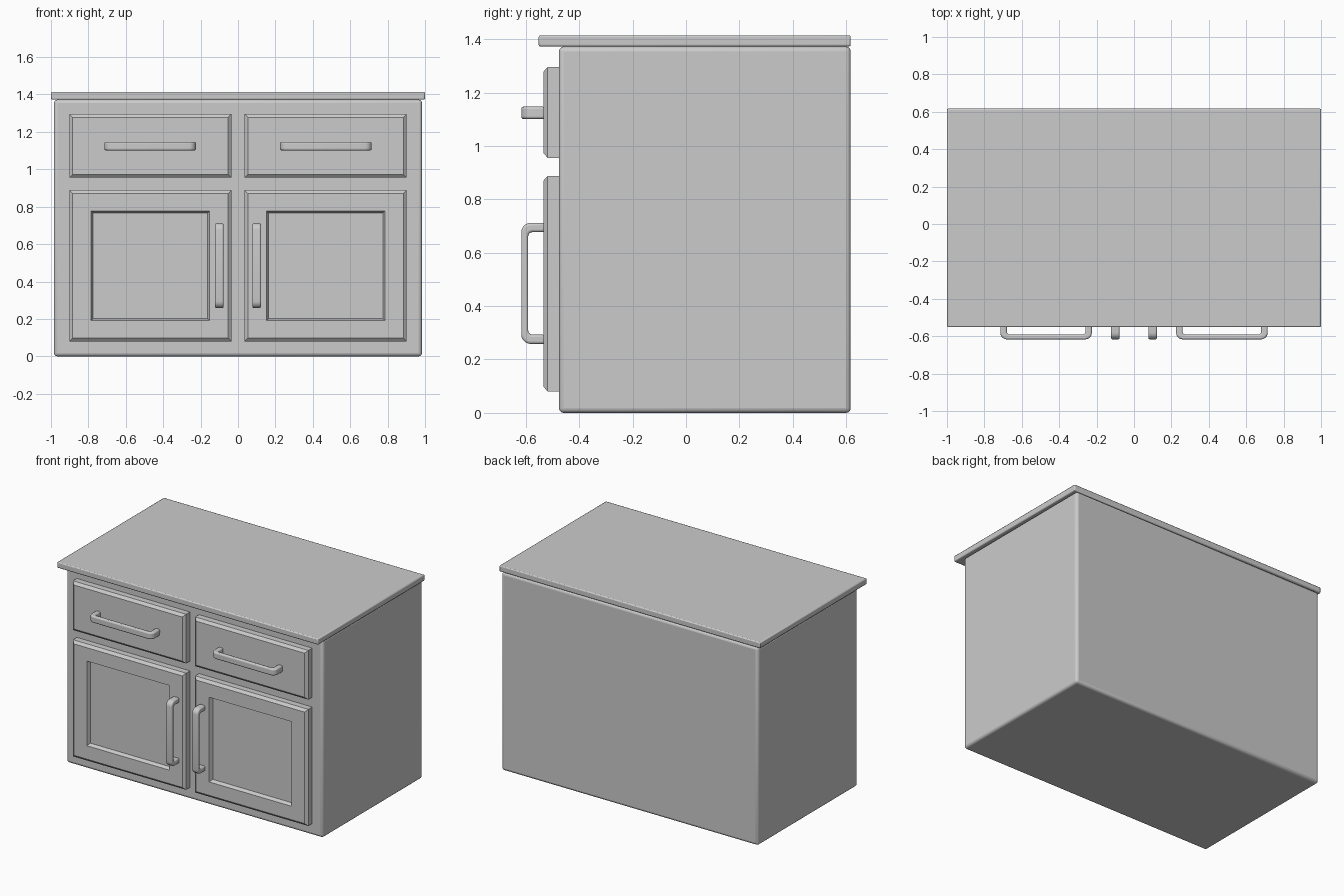
import bpy, bmesh, math
from mathutils import Vector

if "Cube" in bpy.data.objects:
    bpy.data.objects.remove(bpy.data.objects["Cube"])

FRONT, FACE, PULL = -0.476, -0.534, -0.617   # y of carcass front, panel faces, handle fronts


def finish(name, bm, bevel=0, segments=3, mirror=False):
    bmesh.ops.recalc_face_normals(bm, faces=bm.faces[:])
    mesh = bpy.data.meshes.new(name)
    bm.to_mesh(mesh)
    bm.free()
    ob = bpy.data.objects.new(name, mesh)
    bpy.context.collection.objects.link(ob)
    if bevel:
        mod = ob.modifiers.new("bevel", 'BEVEL')
        mod.width, mod.segments = bevel, segments
        mod.limit_method, mod.angle_limit = 'ANGLE', math.radians(40)
    if mirror:
        ob.modifiers.new("mirror", 'MIRROR')
    if bevel:
        bpy.ops.object.select_all(action='DESELECT')
        ob.select_set(True)
        bpy.context.view_layer.objects.active = ob
        bpy.ops.object.shade_smooth_by_angle(angle=math.radians(35))
    return ob


def box(name, lo, hi, bevel, segments):
    bm = bmesh.new()
    bmesh.ops.create_cube(bm, size=1)
    lo, hi = Vector(lo), Vector(hi)
    for v in bm.verts:
        v.co = (lo + hi) / 2 + v.co * (hi - lo)
    finish(name, bm, bevel, segments)


def panel(name, x0, x1, z0, z1, steps):
    """Nested rectangles (margin x, margin z, y) bridged from back to front."""
    bm = bmesh.new()
    loops = [[bm.verts.new(p) for p in ((x0 + mx, y, z0 + mz), (x1 - mx, y, z0 + mz),
                                        (x1 - mx, y, z1 - mz), (x0 + mx, y, z1 - mz))]
             for mx, mz, y in steps]
    for a, b in zip(loops, loops[1:]):
        for i in range(4):
            j = (i + 1) % 4
            bm.faces.new((a[i], a[j], b[j], b[i]))
    bm.faces.new(loops[0])
    bm.faces.new(loops[-1])
    finish(name, bm, mirror=True)


def arc(cu, cy, r, a0, a1, n=5):
    return [(cu + r * math.cos(math.radians(a0 + (a1 - a0) * i / n)),
             cy + r * math.sin(math.radians(a0 + (a1 - a0) * i / n))) for i in range(n + 1)]


def handle(name, u0, u1, w0, w1, vertical):
    """U-shaped pull: u runs along the bar, w across its width."""
    leg, bar, ro, ri, back = 0.035, 0.026, 0.036, 0.016, FACE + 0.006
    inner = PULL + bar
    left = [(u0, back)] + arc(u0 + ro, PULL + ro, ro, 180, 270)
    left_in = [(u0 + leg, back)] + arc(u0 + leg + ri, inner + ri, ri, 180, 270)
    flip = lambda pts: [(u0 + u1 - u, y) for u, y in pts]
    outer = left + flip(left)[::-1]
    inside = left_in + flip(left_in)[::-1]
    bm = bmesh.new()
    rings = []
    # square cross-section swept along the U, then rounded with a bevel
    for (ou, oy), (iu, iy) in zip(outer, inside):
        pts = [(ou, oy, w0), (ou, oy, w1), (iu, iy, w1), (iu, iy, w0)]
        rings.append([bm.verts.new((w, y, u) if vertical else (u, y, w)) for u, y, w in pts])
    for a, b in zip(rings, rings[1:]):
        for i in range(4):
            j = (i + 1) % 4
            bm.faces.new((a[i], a[j], b[j], b[i]))
    bm.faces.new(rings[0])
    bm.faces.new(rings[-1])
    finish(name, bm, 0.009, 3, mirror=True)


# carcass and worktop
box("cabinet_body", (-0.984, FRONT, 0), (0.984, 0.617, 1.372), 0.018, 3)
box("worktop", (-1, -0.552, 1.372), (1, 0.617, 1.414), 0.007, 2)

# chamfered drawer fronts and doors with recessed centres
edge = [(0, 0, FRONT + 0.01), (0, 0, FACE + 0.016), (0.018, 0.018, FACE)]
recess = [(0.117, 0.111, FACE), (0.128, 0.122, FACE + 0.025)]
panel("drawer_front", 0.035, 0.902, 0.955, 1.296, edge)
panel("door", 0.035, 0.902, 0.08, 0.888, edge + recess)

# pulls
handle("drawer_handle", 0.225, 0.715, 1.101, 1.147, False)
handle("door_handle", 0.258, 0.712, 0.077, 0.123, True)
